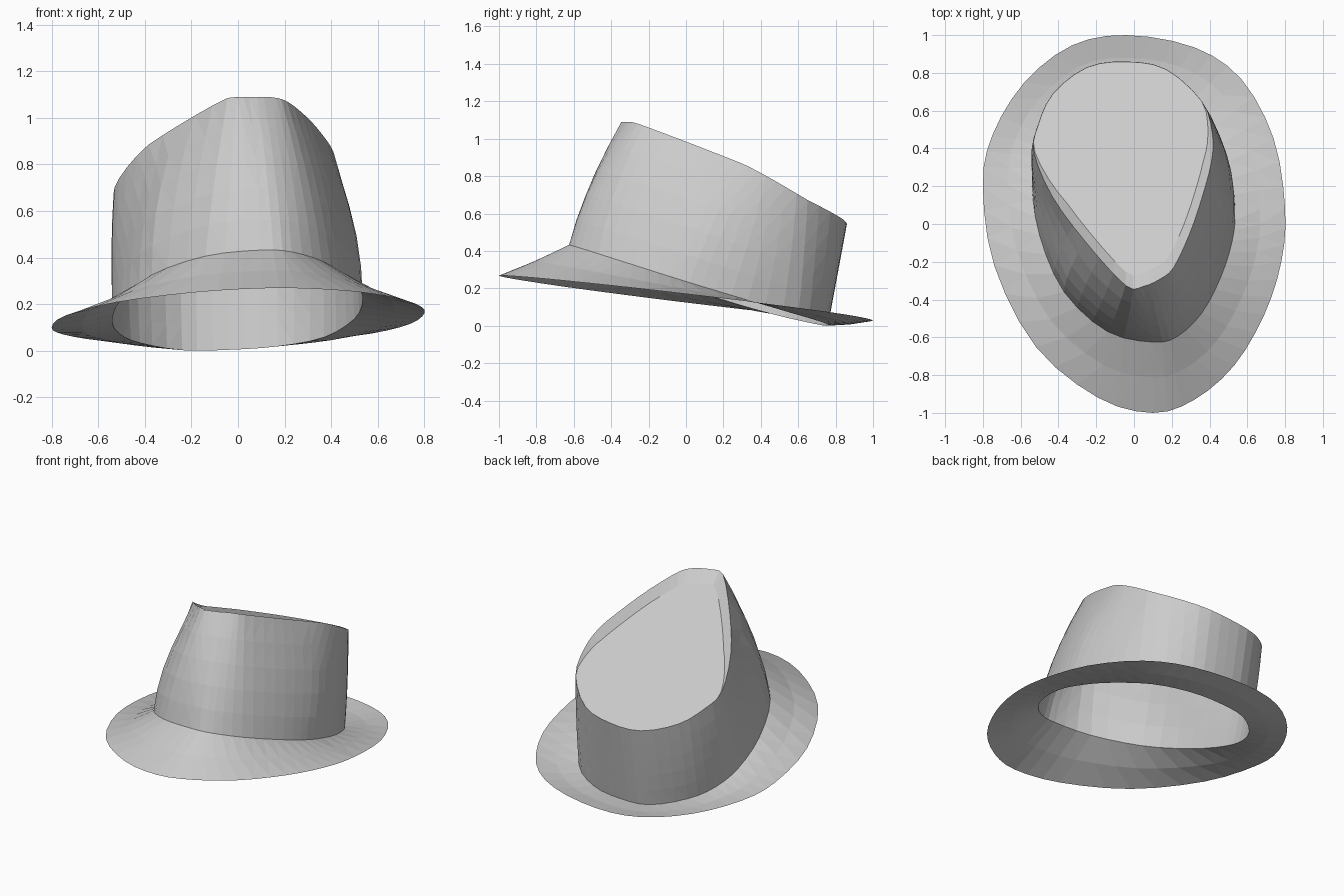
import bpy
import bmesh
from mathutils import Vector

if "Cube" in bpy.data.objects:
    bpy.data.objects.remove(bpy.data.objects["Cube"])

SUB = 3  # facets between neighbouring outline points

# Plan outlines (x, y), all running from the front, round the right, to the back and left
BRIM_EDGE = [(.10, -1), (.32, -.93), (.53, -.75), (.69, -.48), (.78, -.2), (.80, .08), (.74, .45),
             (.57, .765), (.32, .935), (-.04, 1), (-.33, .945), (-.58, .75), (-.75, .47),
             (-.80, .2), (-.74, -.22), (-.52, -.65), (-.19, -.92)]
HEAD_BAND = [(.10, -.625), (.23, -.595), (.36, -.47), (.46, -.28), (.52, -.09), (.535, .08), (.50, .33),
             (.37, .60), (.17, .73), (-.04, .76), (-.24, .73), (-.42, .58), (-.51, .42),
             (-.54, .22), (-.50, -.06), (-.37, -.36), (-.14, -.57)]
CROWN_RIM = [(.05, -.33), (.14, -.29), (.21, -.23), (.295, -.05), (.36, .14), (.41, .33), (.415, .48),
             (.36, .65), (.17, .82), (-.04, .86), (-.25, .83), (-.43, .69), (-.51, .52),
             (-.53, .38), (-.435, .15), (-.26, -.09), (-.045, -.325)]


def smooth_loop(points):
    """Closed Catmull-Rom curve through the outline points."""
    out, n = [], len(points)
    for i in range(n):
        a, b, c, d = (Vector(points[(i + k) % n]) for k in (-1, 0, 1, 2))
        for s in range(SUB):
            t = s / SUB
            out.append(.5 * (2 * b + (c - a) * t + (2 * a - 5 * b + 4 * c - d) * t * t
                             + (3 * b - a - 3 * c + d) * t ** 3))
    return out


def lift(loop, height):
    return [Vector((p.x, p.y, height(p))) for p in loop]


def between(lower, upper, t, bulge=0):
    """Ring part way between two rings, swelling at the front and right only."""
    ring = []
    for a, b in zip(lower, upper):
        p = a.lerp(b, t)
        out = Vector((p.x, p.y - .1, 0)).normalized()
        weight = min(1, 3 * (1 + min(0, out.x))) * (1 - max(0, out.y))
        weight *= 1 + .6 * max(0, -out.x)
        ring.append(p + out * bulge * weight * 4 * t * (1 - t))
    return ring


def make_skin(name, rings, cap=False):
    bm = bmesh.new()
    rows = [[bm.verts.new(p) for p in ring] for ring in rings]
    n = len(rows[0])
    for lo, hi in zip(rows, rows[1:]):
        for i in range(n):
            j = (i + 1) % n
            bm.faces.new((lo[i], lo[j], hi[j], hi[i]))
    if cap:
        bm.faces.new(rows[-1])
    bmesh.ops.triangulate(bm, faces=bm.faces[:])
    mesh = bpy.data.meshes.new(name)
    bm.to_mesh(mesh)
    bm.free()
    obj = bpy.data.objects.new(name, mesh)
    bpy.context.collection.objects.link(obj)
    return obj


def top_plane(p):
    return .908 - .42 * p.y + .10 * p.x


def lip(p):
    """Height of the lip above the flat top; it runs further back on the right."""
    fade = .42 + .6 * max(0, p.x)
    return .045 * max(.03, min(1, (fade - p.y) / .35))


edge = lift(smooth_loop(BRIM_EDGE), lambda p: .147 - .118 * p.y + .029 * p.x)
band = lift(smooth_loop(HEAD_BAND), lambda p: .238 - .306 * p.y + .035 * p.x - .07 * p.x ** 2)
rim = lift(smooth_loop(CROWN_RIM), lambda p: min(1.09, top_plane(p) + lip(p)))

# Sloping brim, front high and back low
brim_mid = between(edge, band, .5)
for p in brim_mid:
    p.z -= .006
make_skin("brim", [edge, brim_mid, band])

# Crown wall with a sunken flat top inside a narrow lip
centre = Vector((-.03, .4, 0))
sunk = []
for p in rim:
    q = p.lerp(centre, 2.2 * lip(p))
    q.z = top_plane(q)
    sunk.append(q)
wall = [between(band, rim, t, .032) for t in (.2, .4, .6, .8)]
make_skin("crown", [band, *wall, rim, sunk], cap=True)
